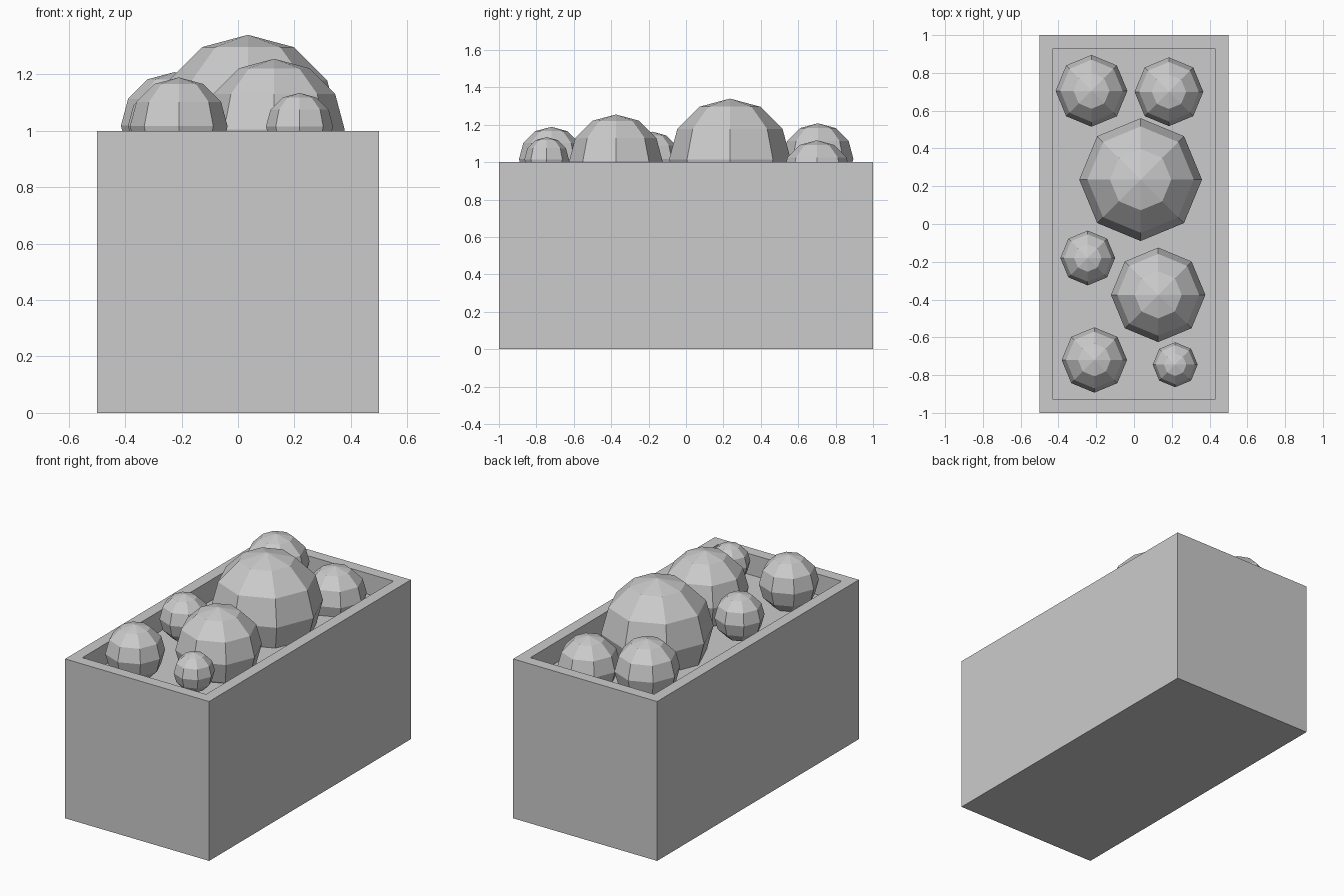
import bpy, bmesh

if "Cube" in bpy.data.objects:
    bpy.data.objects.remove(bpy.data.objects["Cube"])

# Planter box: block with an inset, sunken soil bed
W, D, H = 1.0, 2.0, 1.0
RIM, DEPTH = 0.1, 0.13

bm = bmesh.new()
bmesh.ops.create_cube(bm, size=1.0)
for v in bm.verts:
    v.co = (v.co.x * W, v.co.y * D, (v.co.z + 0.5) * H)
bm.normal_update()
top = next(f for f in bm.faces if f.normal.z > 0.9)
bmesh.ops.inset_region(bm, faces=[top], thickness=RIM)
floor = bmesh.ops.extrude_discrete_faces(bm, faces=[top])["faces"]
for v in floor[0].verts:
    v.co.z -= DEPTH
bmesh.ops.recalc_face_normals(bm, faces=bm.faces)
mesh = bpy.data.meshes.new("planter_box")
bm.to_mesh(mesh)
bm.free()
bpy.context.collection.objects.link(bpy.data.objects.new("planter_box", mesh))

# Low-poly round bushes: x, y, radius, centre height
bushes = [
    (0.035, 0.235, 0.325, 1.015),
    (0.128, -0.375, 0.25, 1.005),
    (-0.225, 0.705, 0.19, 1.018),
    (0.185, 0.70, 0.182, 0.935),
    (-0.245, -0.18, 0.145, 1.018),
    (-0.21, -0.72, 0.173, 1.016),
    (0.218, -0.745, 0.119, 1.015),
]
for i, (x, y, r, z) in enumerate(bushes, 1):
    bpy.ops.mesh.primitive_uv_sphere_add(segments=8, ring_count=6, radius=r, location=(x, y, z))
    bpy.context.object.name = f"bush_{i}"
